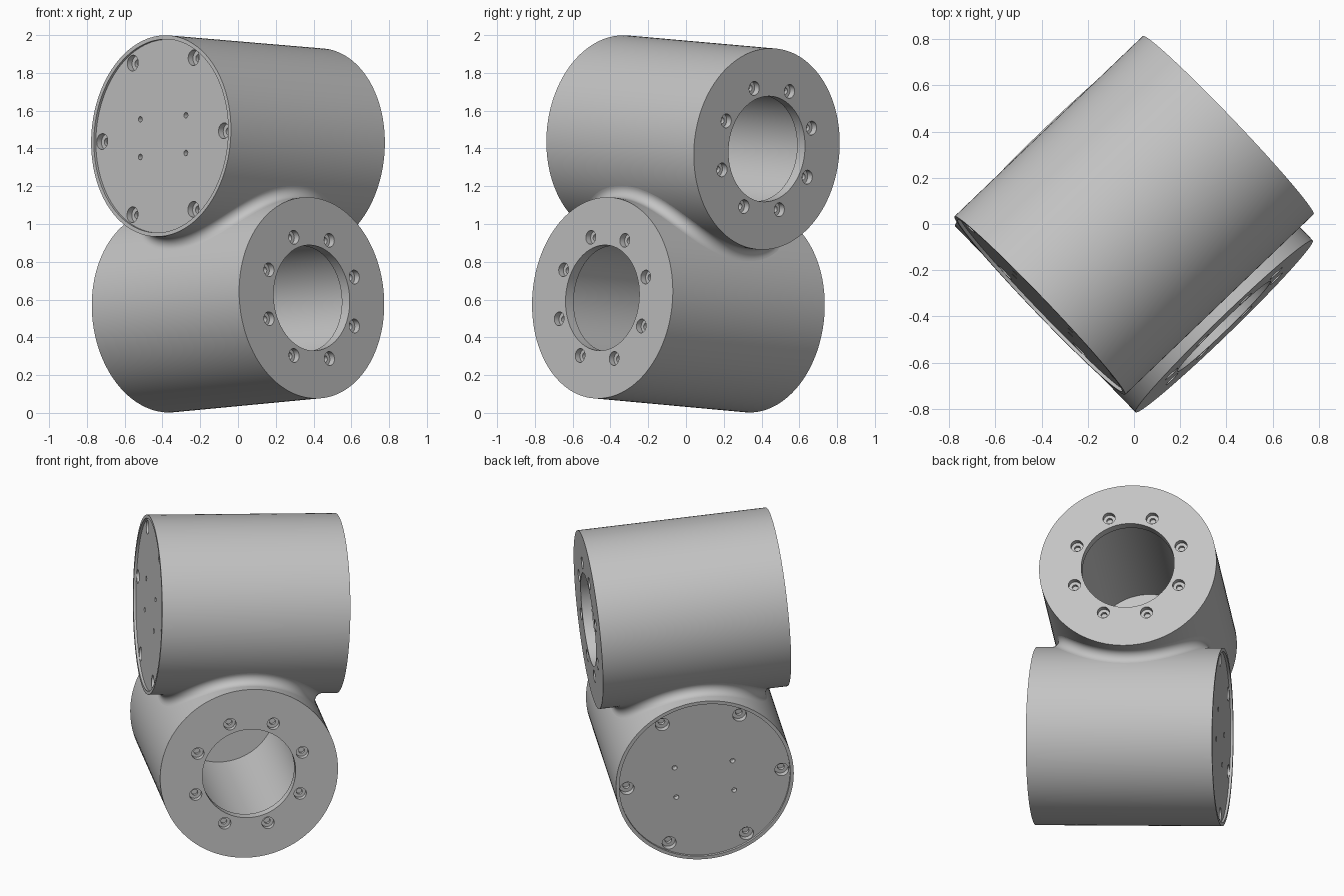
import bpy, bmesh
from math import cos, sin, sqrt, radians, pi, tau
from mathutils import Vector, Matrix

default = bpy.data.objects.get("Cube")
if default:
    bpy.data.objects.remove(default, do_unlink=True)

R = 0.534          # housing radius
BLEND = 0.045      # fillet radius between housings
ROLL = radians(3.5)

grey = bpy.data.materials.new("machined_grey")
grey.use_nodes = True
grey.diffuse_color = (0.55, 0.55, 0.55, 1)
grey.node_tree.nodes["Principled BSDF"].inputs["Base Color"].default_value = grey.diffuse_color


def lathe(bm, profile, steps, offset=(0, 0)):
    """Spin an (r, z) profile about the z axis, moved sideways by offset."""
    part = bmesh.new()
    verts = [part.verts.new((r, 0, z)) for r, z in profile]
    edges = [part.edges.new(pair) for pair in zip(verts, verts[1:])]
    bmesh.ops.spin(part, geom=verts + edges, axis=(0, 0, 1), cent=(0, 0, 0),
                   angle=tau, steps=steps)
    bmesh.ops.remove_doubles(part, verts=part.verts, dist=1e-5)
    bmesh.ops.recalc_face_normals(part, faces=part.faces)
    bmesh.ops.translate(part, verts=part.verts, vec=(*offset, 0))
    mesh = bpy.data.meshes.new("temp")
    part.to_mesh(mesh)
    part.free()
    bm.from_mesh(mesh)
    bpy.data.meshes.remove(mesh)


def make_object(name, bm, matrix):
    mesh = bpy.data.meshes.new(name)
    bm.to_mesh(mesh)
    bm.free()
    obj = bpy.data.objects.new(name, mesh)
    bpy.context.collection.objects.link(obj)
    obj.matrix_world = matrix
    mesh.materials.append(grey)
    return obj


def activate(obj):
    bpy.ops.object.select_all(action="DESELECT")
    obj.select_set(True)
    bpy.context.view_layer.objects.active = obj


def frame(x, y, z, origin):
    m = Matrix((x, y, z)).transposed().to_4x4()
    m.translation = origin
    return m


def ring(count, radius, start=0.0):
    return [(radius * cos(start + tau * i / count), radius * sin(start + tau * i / count))
            for i in range(count)]


def housing(name, cap, flange):
    """Hollow drum with a recessed cap at one end and a bored flange at the other."""
    axis = flange - cap
    length = axis.length
    axis.normalize()
    right = axis.cross(Vector((0, 0, 1))).normalized()
    up = right.cross(axis)
    u = right * cos(ROLL) + up * sin(ROLL)
    matrix = frame(u, axis.cross(u), axis, cap)

    # Shell: cap recess, rim, outer wall, flange, bore and cavity
    bm = bmesh.new()
    lathe(bm, [(0, 0.015), (0.513, 0.015), (0.513, 0), (R, 0), (R, length),
               (0.28, length), (0.28, length - 0.06), (0.325, length - 0.06),
               (0.325, 0.08), (0, 0.08)], 128)
    body = make_object(name, bm, matrix)

    # Counterbored screw holes and small pin holes
    bm = bmesh.new()
    for spot in ring(8, 0.34, pi / 8):
        lathe(bm, [(0, length + 0.02), (0.037, length + 0.02), (0.037, length - 0.035),
                   (0.018, length - 0.035), (0.018, length - 0.055), (0, length - 0.055)],
              24, spot)
    for spot in ring(6, 0.465):
        lathe(bm, [(0, -0.02), (0.042, -0.02), (0.042, 0.05),
                   (0.02, 0.05), (0.02, 0.07), (0, 0.07)], 24, spot)
    for sx in (-1, 1):
        for sy in (-1, 1):
            lathe(bm, [(0, -0.02), (0.015, -0.02), (0.015, 0.05), (0, 0.05)],
                  16, (sx * 0.174, sy * 0.1))
    cutter = make_object(name + "_hole_cutter", bm, matrix)
    cutter.hide_render = True

    activate(body)
    mod = body.modifiers.new("holes", "BOOLEAN")
    mod.operation = "DIFFERENCE"
    mod.solver = "EXACT"
    mod.object = cutter
    bpy.ops.object.modifier_apply(modifier=mod.name)
    bpy.data.objects.remove(cutter, do_unlink=True)
    bpy.ops.object.shade_smooth_by_angle(angle=radians(30))
    return cap, axis


low_point, low_axis = housing("lower_housing", Vector((-0.39, 0.362, 0.535)),
                              Vector((0.39, -0.4425, 0.609)))
top_point, top_axis = housing("upper_housing", Vector((-0.4075, -0.353, 1.466)),
                              Vector((0.4075, 0.4275, 1.397)))

# Closest points of the two axes give the centre of the joint
normal = low_axis.cross(top_axis).normalized()
gap = top_point - low_point
half = gap.dot(normal) / 2
s = gap.cross(top_axis).dot(normal) / low_axis.cross(top_axis).dot(normal)
centre = low_point + low_axis * s + normal * half
joint = frame(low_axis, normal.cross(low_axis), normal, centre)

# Rolling-ball fillet where the two drums meet
bm = bmesh.new()
reach = R + BLEND
strips = []
COUNT, ARC = 128, 10
for i in range(COUNT):
    t = tau * i / COUNT
    z = (reach - half) * cos(2 * t)
    x = sqrt(max(0, reach ** 2 - (z - half) ** 2))
    y = sqrt(max(0, reach ** 2 - (z + half) ** 2))
    ball = Vector((x if cos(t) > 0 else -x, y if sin(t) > 0 else -y, z))
    to_low = (Vector((ball.x, 0, -half)) - ball).normalized()
    to_top = (Vector((0, ball.y, half)) - ball).normalized()
    strips.append([bm.verts.new(ball + BLEND * to_low.slerp(to_top, k / ARC))
                   for k in range(ARC + 1)])
for i in range(COUNT):
    a, b = strips[i], strips[(i + 1) % COUNT]
    for k in range(ARC):
        bm.faces.new((a[k], b[k], b[k + 1], a[k + 1]))
bm.normal_update()
probe = max(bm.faces, key=lambda f: f.calc_center_median().x)
if probe.normal.x < 0:
    bmesh.ops.reverse_faces(bm, faces=bm.faces)
fillet = make_object("joint_fillet", bm, joint)
activate(fillet)
bpy.ops.object.shade_smooth_by_angle(angle=radians(60))
